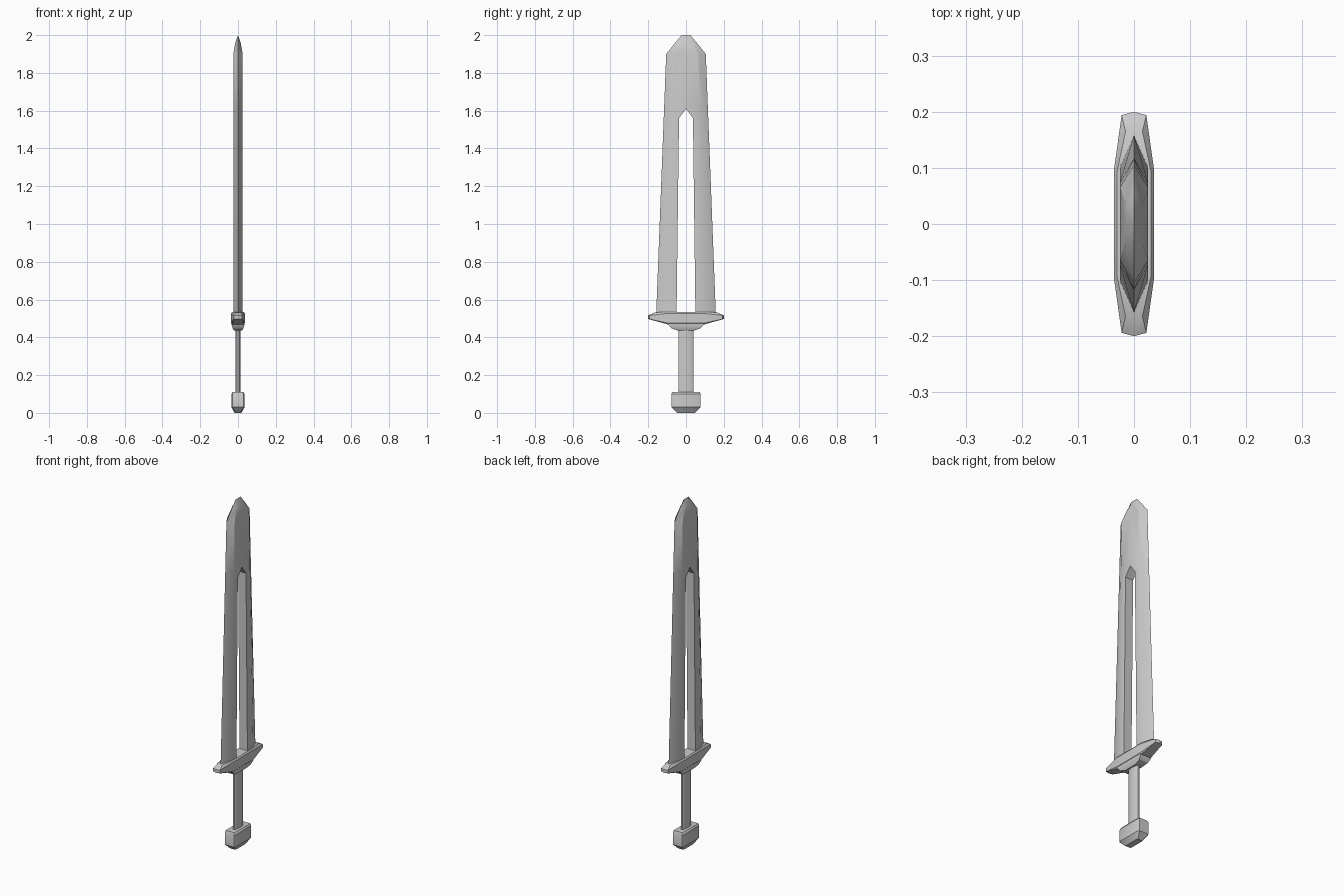
import bpy, bmesh, math

if "Cube" in bpy.data.objects:
    bpy.data.objects.remove(bpy.data.objects["Cube"])


def finish(name, bm, mirror=False):
    bmesh.ops.recalc_face_normals(bm, faces=bm.faces)
    mesh = bpy.data.meshes.new(name)
    bm.to_mesh(mesh)
    bm.free()
    obj = bpy.data.objects.new(name, mesh)
    bpy.context.collection.objects.link(obj)
    bpy.ops.object.select_all(action='DESELECT')
    obj.select_set(True)
    bpy.context.view_layer.objects.active = obj
    if mirror:
        mod = obj.modifiers.new("Mirror", 'MIRROR')
        mod.use_axis = (True, True, False)
        mod.merge_threshold = 0.0005
        bpy.ops.object.modifier_apply(modifier=mod.name)
        bm = bmesh.new()
        bm.from_mesh(obj.data)
        bmesh.ops.recalc_face_normals(bm, faces=bm.faces)
        bm.to_mesh(obj.data)
        bm.free()
    bpy.ops.object.shade_smooth_by_angle(angle=math.radians(30))
    return obj


def hull(name, points):
    # convex solid from one quadrant of points, reflected in x and y
    bm = bmesh.new()
    for p in {(sx * x, sy * y, z) for x, y, z in points for sx in (1, -1) for sy in (1, -1)}:
        bm.verts.new(p)
    bmesh.ops.convex_hull(bm, input=bm.verts)
    bmesh.ops.dissolve_limit(bm, angle_limit=0.01, verts=bm.verts, edges=bm.edges)
    return finish(name, bm)


# Blade: one quarter with edge, ridge and slot columns, then mirrored
T = 0.025
rows = [  # z, cutting edge y, ridge y, ridge x, inner y
    (0.52, 0.158, 0.102, T, 0.05),
    (1.56, 0.118, 0.074, T, 0.037),
    (1.61, 0.116, 0.073, T, 0.0),
    (1.90, 0.105, 0.065, T, 0.0),
    (1.96, 0.057, 0.032, 0.014, 0.0),
    (2.00, 0.023, 0.012, 0.0, 0.0),
]
bm = bmesh.new()
grid = [[bm.verts.new(p) for p in ((0, e, z), (x, r, z), (x, i, z))]
        for z, e, r, x, i in rows]
for a, b in zip(grid, grid[1:]):
    for k in range(2):
        bm.faces.new((a[k], a[k + 1], b[k + 1], b[k]))
# Slot walls
wall = [bm.verts.new((0, r[4], r[0])) for r in rows[:3]]
for k in range(2):
    bm.faces.new((grid[k][2], wall[k], wall[k + 1], grid[k + 1][2]))
# Closed underside
bm.faces.new((grid[0][0], grid[0][1], grid[0][2], wall[0]))
finish("blade", bm, mirror=True)

# Guard: tapered crossbar and the collar under it
hull("guard", [(0.036, 0.095, 0.527), (0.030, 0.095, 0.535), (0.036, 0.095, 0.475),
               (0.015, 0.165, 0.532), (0.030, 0.095, 0.468),
               (0.022, 0.194, 0.516), (0.022, 0.194, 0.497),
               (0, 0.2, 0.516), (0, 0.2, 0.497)])
hull("guard_collar", [(0.034, 0.095, 0.475), (0.034, 0.093, 0.467),
                      (0.028, 0.076, 0.447), (0.022, 0.045, 0.437)])

# Grip: flattened bar with a centre ridge
hull("grip", [(x, y, z) for z in (0.10, 0.45)
              for x, y in ((0.014, 0), (0.011, 0.029), (0.005, 0.039))])

# Pommel: chamfered block
hull("pommel", [(x * s, y * t, z)
                for z, s, t in ((0, 0.5, 0.6), (0.008, 0.6, 0.72), (0.03, 1, 1),
                                (0.10, 1, 1), (0.11, 0.82, 0.93))
                for x, y in ((0.035, 0.066), (0.029, 0.078))])
